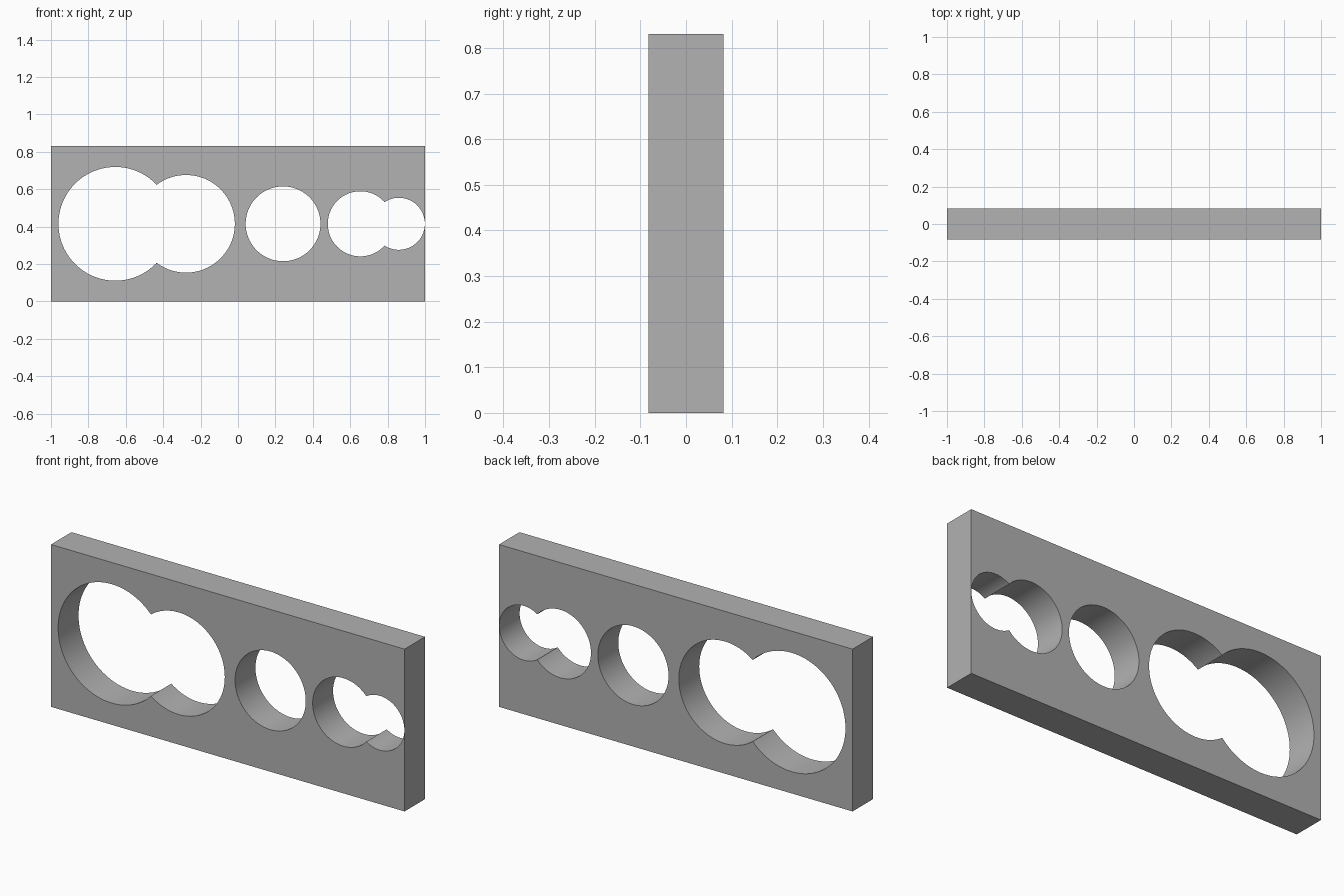
import bpy
import math

cube = bpy.data.objects.get("Cube")
if cube:
    bpy.data.objects.remove(cube, do_unlink=True)

HEIGHT, DEPTH = 0.83, 0.165

# Plain grey material
grey = bpy.data.materials.new("plain_grey")
grey.use_nodes = True
colour = (0.445, 0.445, 0.445, 1)
grey.diffuse_color = colour
grey.node_tree.nodes["Principled BSDF"].inputs["Base Color"].default_value = colour

# Upright rectangular plate
bpy.ops.mesh.primitive_cube_add(size=1, location=(0, 0, HEIGHT / 2))
plate = bpy.context.object
plate.name = "plate"
plate.scale = (2, DEPTH, HEIGHT)
bpy.ops.object.transform_apply(location=False, rotation=False, scale=True)
plate.data.materials.append(grey)


def bore(x, radius):
    """Cut a round hole through the plate at mid height."""
    bpy.ops.mesh.primitive_cylinder_add(
        vertices=96, radius=radius, depth=DEPTH * 3,
        location=(x, 0, HEIGHT / 2), rotation=(math.pi / 2, 0, 0))
    cutter = bpy.context.object
    cutter.name = "hole_cutter"
    cutter.hide_render = True
    cutter.data.materials.append(grey)
    cut = plate.modifiers.new("hole", "BOOLEAN")
    cut.operation = "DIFFERENCE"
    cut.solver = "EXACT"
    cut.object = cutter
    bpy.context.view_layer.objects.active = plate
    bpy.ops.object.modifier_apply(modifier=cut.name)
    bpy.data.objects.remove(cutter, do_unlink=True)


# Row of shrinking holes; the first two and last two overlap
for x, radius in [(-0.656, 0.304), (-0.278, 0.261), (0.241, 0.2),
                  (0.654, 0.174), (0.86, 0.139)]:
    bore(x, radius)

# Smooth bores with crisp rims
bpy.ops.object.select_all(action="DESELECT")
plate.select_set(True)
bpy.context.view_layer.objects.active = plate
bpy.ops.object.shade_smooth_by_angle(angle=math.radians(30))
